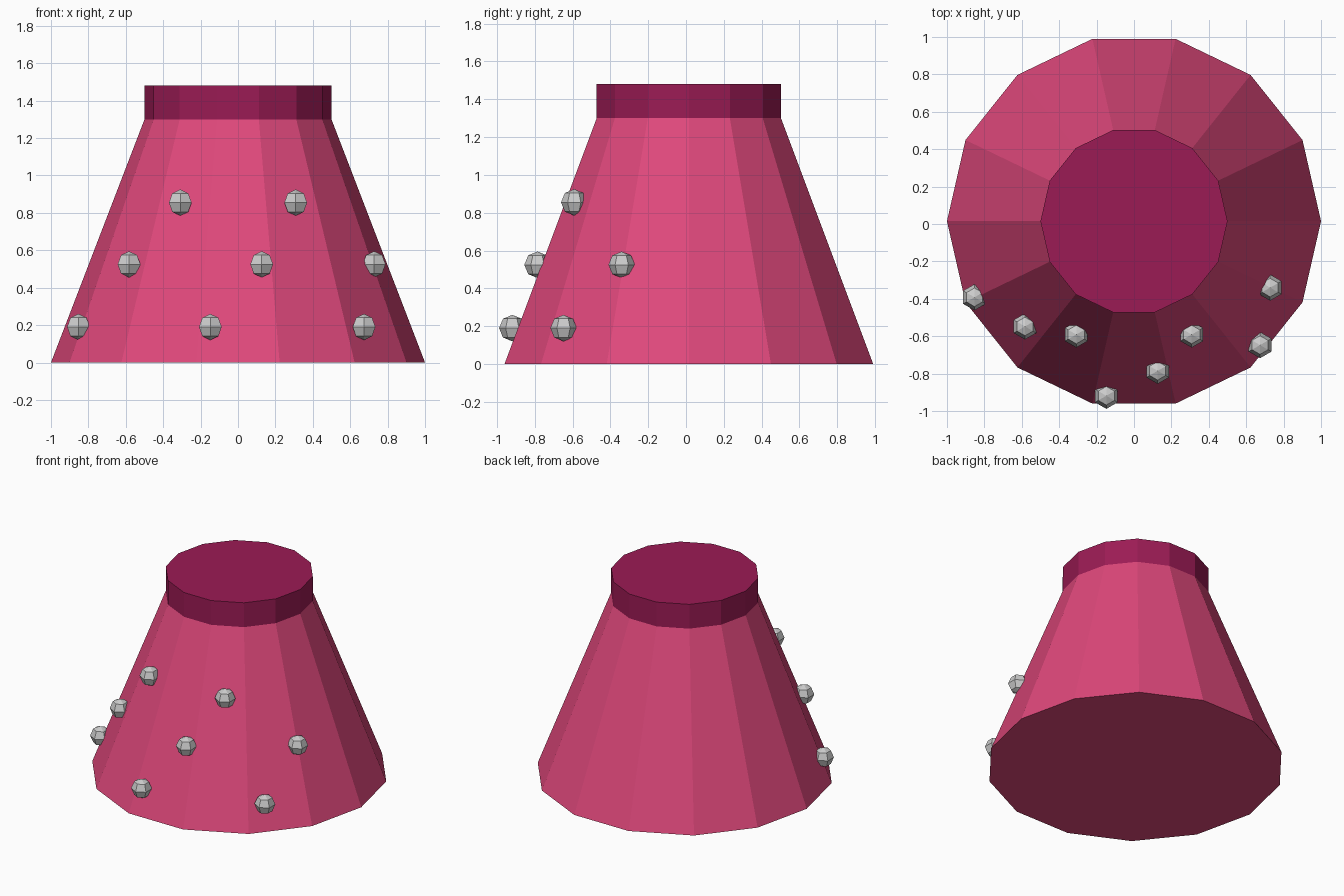
import bpy
from math import cos, sin, radians, pi

if "Cube" in bpy.data.objects:
    bpy.data.objects.remove(bpy.data.objects["Cube"])

CY = 0.015  # skirt axis sits slightly behind the origin


def material(name, color):
    m = bpy.data.materials.new(name)
    m.diffuse_color = (*color, 1)
    m.use_nodes = True
    m.node_tree.nodes["Principled BSDF"].inputs["Base Color"].default_value = m.diffuse_color
    return m


def frustum(name, r_bottom, r_top, z0, z1, mat):
    bpy.ops.mesh.primitive_cone_add(
        vertices=14, radius1=r_bottom, radius2=r_top, depth=z1 - z0,
        location=(0, CY, (z0 + z1) / 2), rotation=(0, 0, pi / 2))
    ob = bpy.context.object
    ob.name = name
    ob.data.materials.append(mat)


# Flared skirt and straight waistband
frustum("skirt", 1.0, 0.5, 0, 1.3, material("pink", (0.74, 0.065, 0.2)))
frustum("waistband", 0.5, 0.5, 1.3, 1.48, material("dark_pink", (0.33, 0.011, 0.09)))

# Faceted beads in staggered rows across the front: (height, distance from axis, angles)
rows = [
    (0.19, 0.945, (205.5, 261, 315.5)),
    (0.525, 0.81, (224, 279, 334)),
    (0.855, 0.68, (243, 297)),
]
n = 0
for z, r, angles in rows:
    for a in angles:
        n += 1
        t = radians(a)
        bpy.ops.mesh.primitive_uv_sphere_add(
            segments=6, ring_count=4, radius=0.07,
            location=(r * cos(t), CY + r * sin(t), z))
        bpy.context.object.name = f"bead_{n}"
